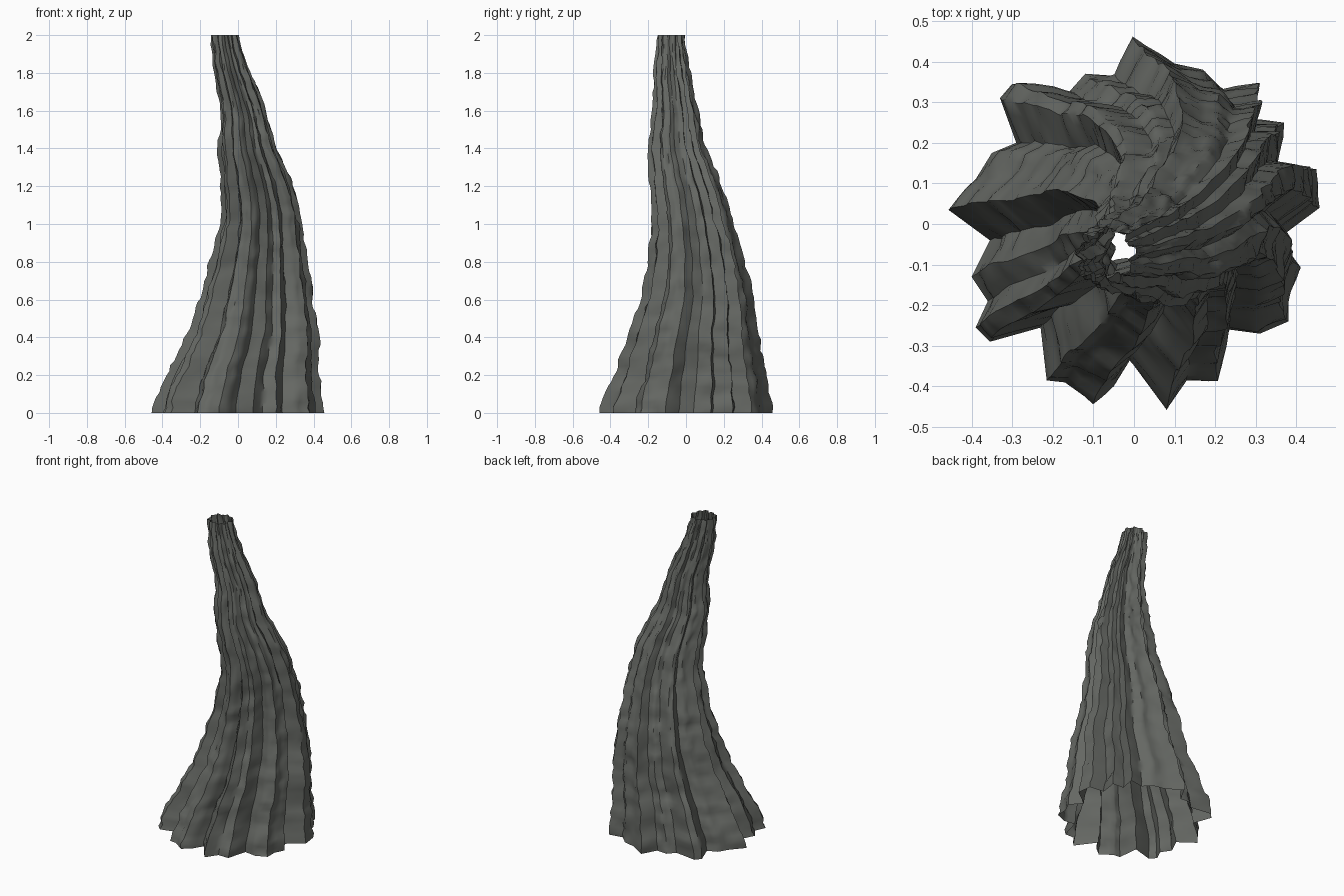
import bpy, bmesh
from mathutils import Vector, noise

if "Cube" in bpy.data.objects:
    bpy.data.objects.remove(bpy.data.objects["Cube"])

RINGS = 72      # levels along the height
SPLIT = 3       # steps between outline points

# Ridged outline of the base, counter-clockwise
OUTLINE = [(.457, .04), (.445, .13), (.35, .14), (.365, .245), (.29, .25), (.31, .345),
           (.22, .33), (.17, .38), (.10, .395), (0, .457), (-.05, .365), (-.12, .37),
           (-.16, .325), (-.30, .345), (-.33, .31), (-.29, .20), (-.35, .175), (-.39, .11),
           (-.457, .035), (-.355, -.04), (-.40, -.13), (-.36, -.19), (-.39, -.255),
           (-.355, -.29), (-.23, -.255), (-.215, -.385), (-.17, -.39), (-.10, -.44),
           (-.05, -.40), (-.01, -.335), (.08, -.457), (.13, -.385), (.20, -.385),
           (.235, -.26), (.31, -.27), (.38, -.24), (.38, -.17), (.41, -.11), (.35, -.04)]

# Centre x, centre y and radius at every 0.2 of height
SPINE = [(0, 0, .457), (.025, .02, .405), (.075, .035, .35), (.095, .06, .302),
         (.11, .055, .258), (.12, .035, .22), (.10, 0, .193), (.05, -.045, .155),
         (.025, -.055, .12), (-.03, -.075, .098), (-.07, -.08, .073)]


def spline(points, t):
    """Smooth curve through the points, t from 0 to len - 1."""
    last = len(points) - 1
    i = min(int(t), last - 1)
    f = t - i
    a, b, c, d = (Vector(points[max(0, min(last, k))]) for k in range(i - 1, i + 3))
    return b + .5 * f * (c - a + f * (2 * a - 5 * b + 4 * c - d + f * (3 * (b - c) + d - a)))


# Outline with extra points between the ridges and valleys
loop = []
for i, p in enumerate(OUTLINE):
    q = OUTLINE[(i + 1) % len(OUTLINE)]
    loop += [Vector(p).lerp(Vector(q), k / SPLIT) for k in range(SPLIT)]

# Open, bent, tapering tube with rough growth rings
bm = bmesh.new()
rings = []
for r in range(RINGS + 1):
    t = r / RINGS
    cx, cy, radius = spline(SPINE, t * (len(SPINE) - 1))
    scale = radius / .457
    ring = []
    for p in loop:
        d = p.normalized()
        bump = noise.noise(Vector((d.x * 2.5, d.y * 2.5, t * 32)))
        fine = noise.noise(Vector((d.x * 9, d.y * 9, t * 45 + 20)))
        sway = noise.noise(Vector((d.x * 4, d.y * 4, t * 20 + 70)))
        out = (.018 * bump + .009 * fine) * (.45 + .55 * scale) if r else 0
        side = .010 * sway * (.5 + .5 * scale) if r else 0
        x = cx + p.x * scale + d.x * out - d.y * side
        y = cy + p.y * scale + d.y * out + d.x * side
        z = 2 * t + (.008 * fine if 0 < r < RINGS else 0)
        ring.append(bm.verts.new((x, y, z)))
    rings.append(ring)
n = len(loop)
for low, high in zip(rings, rings[1:]):
    for i in range(n):
        j = (i + 1) % n
        bm.faces.new((low[i], low[j], high[j], high[i]))

mesh = bpy.data.meshes.new("horn")
bm.to_mesh(mesh)
bm.free()
horn = bpy.data.objects.new("horn", mesh)
bpy.context.collection.objects.link(horn)

grey = bpy.data.materials.new("dark stone grey")
grey.diffuse_color = (.13, .137, .125, 1)
grey.use_nodes = True
grey.node_tree.nodes["Principled BSDF"].inputs["Base Color"].default_value = grey.diffuse_color
mesh.materials.append(grey)

bpy.context.view_layer.objects.active = horn
horn.select_set(True)
bpy.ops.object.shade_smooth_by_angle(angle=.8)
